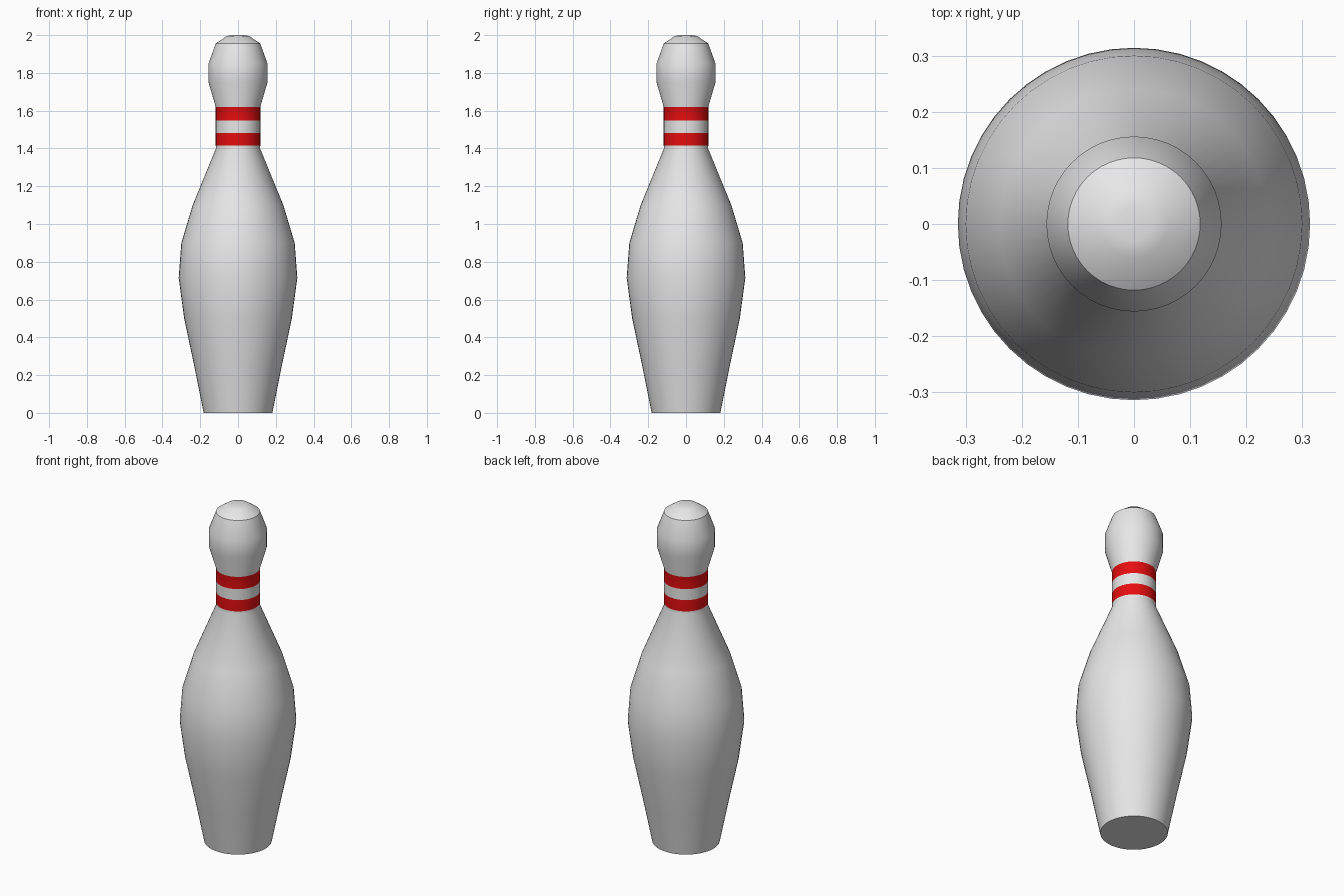
import bpy, bmesh, math

if "Cube" in bpy.data.objects:
    bpy.data.objects.remove(bpy.data.objects["Cube"])

SEGMENTS = 48
# (radius, height) outline from base to crown
PROFILE = [(0.182, 0), (0.232, 0.25), (0.285, 0.5), (0.314, 0.715), (0.30, 0.9),
           (0.24, 1.1), (0.117, 1.4), (0.118, 1.415), (0.118, 1.482),
           (0.118, 1.547), (0.118, 1.62), (0.156, 1.75), (0.156, 1.85),
           (0.118, 1.955), (0.06, 1.995), (0.03, 2.0)]
STRIPES = [(1.415, 1.482), (1.547, 1.62)]


def material(name, color):
    m = bpy.data.materials.new(name)
    m.diffuse_color = (*color, 1)
    m.use_nodes = True
    m.node_tree.nodes["Principled BSDF"].inputs["Base Color"].default_value = m.diffuse_color
    return m


# Lathed body with closed base and crown
bm = bmesh.new()
rings = [[bm.verts.new((r * math.cos(2 * math.pi * i / SEGMENTS),
                        r * math.sin(2 * math.pi * i / SEGMENTS), z))
          for i in range(SEGMENTS)] for r, z in PROFILE]
for low, high in zip(rings, rings[1:]):
    for i in range(SEGMENTS):
        j = (i + 1) % SEGMENTS
        bm.faces.new((low[i], low[j], high[j], high[i]))
bm.faces.new(rings[0][::-1])
bm.faces.new(rings[-1])

# Red neck stripes chosen by height
for f in bm.faces:
    z = f.calc_center_median().z
    f.material_index = int(any(a < z < b for a, b in STRIPES))

mesh = bpy.data.meshes.new("bowling_pin")
bm.to_mesh(mesh)
bm.free()
mesh.materials.append(material("white", (0.8, 0.8, 0.8)))
mesh.materials.append(material("red", (0.8, 0.004, 0.005)))
pin = bpy.data.objects.new("bowling_pin", mesh)
bpy.context.collection.objects.link(pin)

# Smooth sides, crisp base and crown edges
bpy.context.view_layer.objects.active = pin
pin.select_set(True)
bpy.ops.object.shade_smooth_by_angle(angle=math.radians(30))
